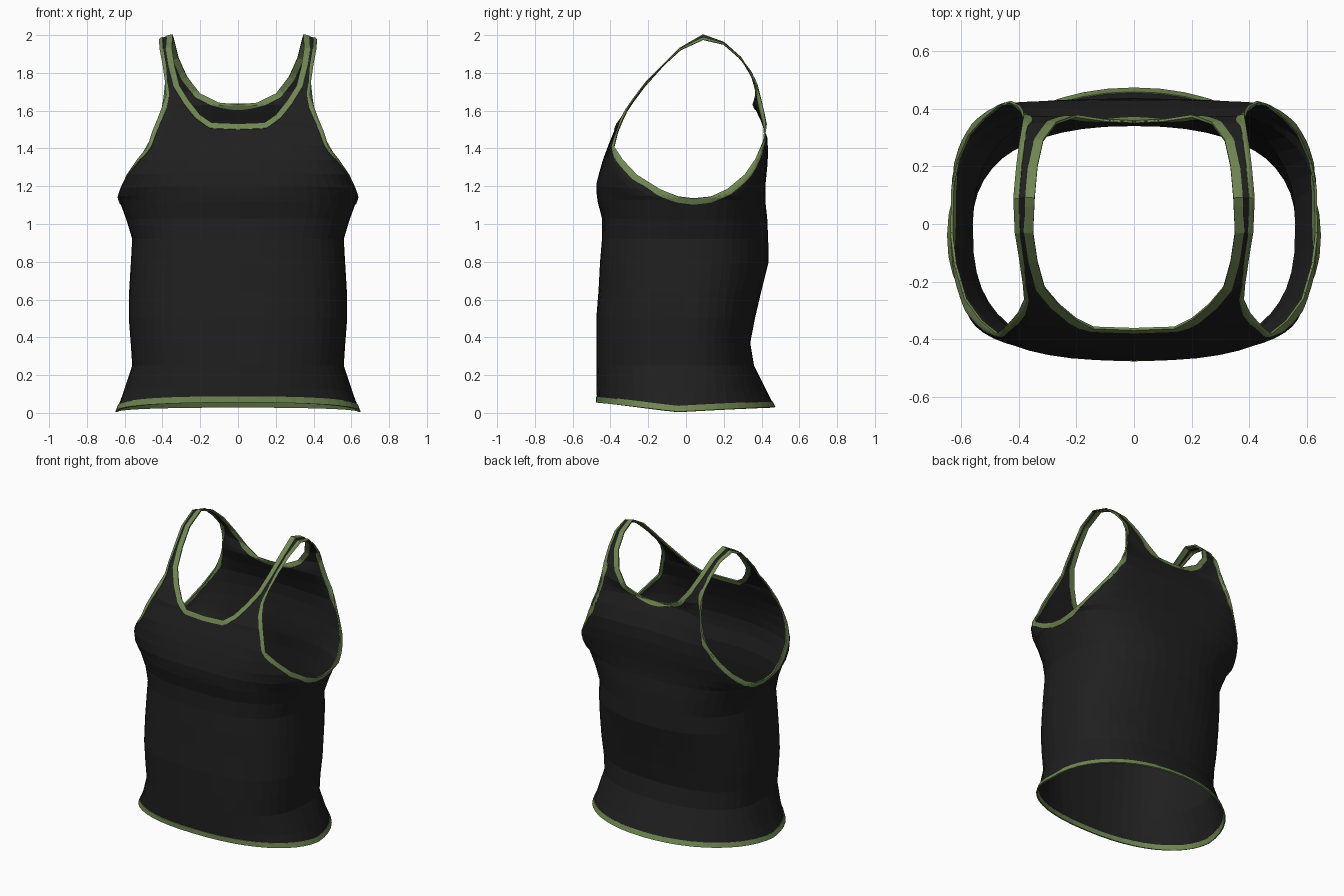
import bpy, bmesh, math
from mathutils import Vector
from mathutils.bvhtree import BVHTree

if "Cube" in bpy.data.objects:
    bpy.data.objects.remove(bpy.data.objects["Cube"])


def material(name, rgb):
    m = bpy.data.materials.new(name)
    m.diffuse_color = (*rgb, 1)
    m.use_nodes = True
    m.node_tree.nodes["Principled BSDF"].inputs["Base Color"].default_value = m.diffuse_color
    return m


black = material("black cloth", (0.014, 0.014, 0.014))
green = material("green trim", (0.16, 0.24, 0.085))

COLS = 12

# torso rows: front z, back z, side z, front y, back y, side x, side y,
# front roundness, back roundness
TORSO = [
    (0.055, 0.03, 0.005, -.472, .47, .645, -.04, .87, .96),
    (0.13, 0.12, 0.10, -.473, .425, .61, -.02, .83, .95),
    (0.25, 0.25, 0.25, -.475, .36, .56, 0, .74, .90),
    (0.37, 0.37, 0.37, -.475, .34, .568, 0, .72, .86),
    (0.50, 0.50, 0.50, -.475, .365, .578, 0, .72, .86),
    (0.65, 0.65, 0.65, -.463, .40, .576, 0, .72, .86),
    (0.80, 0.80, 0.80, -.455, .438, .567, 0, .72, .86),
    (0.92, 0.92, 0.92, -.445, .435, .56, 0, .72, .84),
    (1.03, 1.03, 1.02, -.445, .43, .59, .02, .72, .80),
    (1.12, 1.12, 1.135, -.468, .42, .632, .04, .73, .76),
]
SHOULDER = (.345, .09, 2.0, .415, .09, 1.975)
# upper rows: neck-side point, armhole-side point
FRONT = [
    (0, -.473, 1.16, .633, -.04, 1.145),
    (0, -.475, 1.21, .62, -.14, 1.185),
    (0, -.46, 1.27, .585, -.26, 1.26),
    (0, -.44, 1.34, .53, -.335, 1.34),
    (0, -.41, 1.42, .475, -.38, 1.41),
    (0, -.365, 1.53, .45, -.36, 1.49),
    (.14, -.36, 1.535, .425, -.335, 1.55),
    (.20, -.33, 1.575, .40, -.305, 1.615),
    (.26, -.28, 1.65, .378, -.26, 1.68),
    (.31, -.22, 1.73, .382, -.21, 1.75),
    (.335, -.13, 1.83, .395, -.12, 1.84),
    (.35, -.03, 1.93, .41, -.03, 1.92),
    SHOULDER,
]
BACK = [
    (0, .42, 1.16, .63, .13, 1.145),
    (0, .422, 1.22, .61, .22, 1.185),
    (0, .43, 1.30, .57, .31, 1.26),
    (0, .435, 1.38, .52, .365, 1.34),
    (0, .43, 1.46, .465, .41, 1.44),
    (0, .395, 1.55, .43, .425, 1.53),
    (0, .355, 1.635, .40, .41, 1.61),
    (.10, .36, 1.64, .39, .395, 1.67),
    (.20, .375, 1.69, .385, .375, 1.74),
    (.27, .35, 1.78, .385, .34, 1.81),
    (.315, .29, 1.88, .395, .28, 1.88),
    (.335, .20, 1.96, .405, .20, 1.95),
    SHOULDER,
]


def row_points(row, power, sx, zpow):
    """Rounded quarter arc from the inner point to the outer point."""
    xi, yi, zi, xo, yo, zo = row
    pts = []
    for c in range(COLS + 1):
        u = c / COLS
        a = u * math.pi / 2
        s = math.sin(a) ** power
        k = math.cos(a) ** power if c < COLS else 0.0
        pts.append((sx * (xi + (xo - xi) * s), yo + (yi - yo) * k, zi + (zo - zi) * u ** zpow))
    return pts


# cloth shell: four mirrored quarter panels welded together
bm = bmesh.new()
for sx in (1, -1):
    for front, upper in ((True, FRONT), (False, BACK)):
        rows = []
        for zf, zb, zs, yf, yb, xs, ys, pf, pb in TORSO:
            row = (0, yf if front else yb, zf if front else zb, xs, ys, zs)
            rows.append(row_points(row, pf if front else pb, sx, 2))
        rows += [row_points(r, 0.77, sx, 1) for r in upper]
        grid = [[bm.verts.new(p) for p in r] for r in rows]
        for a, b in zip(grid, grid[1:]):
            for c in range(COLS):
                bm.faces.new((a[c], a[c + 1], b[c + 1], b[c]))
bmesh.ops.remove_doubles(bm, verts=bm.verts, dist=0.0005)
bmesh.ops.recalc_face_normals(bm, faces=bm.faces)
bm.normal_update()
bm.verts.index_update()


def make_object(name, mesh_bm, mat):
    me = bpy.data.meshes.new(name)
    mesh_bm.to_mesh(me)
    me.materials.append(mat)
    ob = bpy.data.objects.new(name, me)
    bpy.context.collection.objects.link(ob)
    return ob


make_object("tank_top_cloth", bm, black)

# binding: thin folded ribbon along every open edge (hem, neck, armholes)
tree = BVHTree.FromBMesh(bm)
WIDTH, OFF, STEPS, ACROSS = 0.033, 0.0045, 4, 3
trim = bmesh.new()
border = [e for e in bm.edges if e.is_boundary]
inward = {}
for v in {v for e in border for v in e.verts}:
    edges = [e for e in v.link_edges if e.is_boundary]
    ends = [e.other_vert(v).co for e in edges]
    tangent = (ends[0] - ends[1]).normalized()
    d = v.normal.cross(tangent).normalized()
    hint = Vector()
    for e in edges:
        mid = (e.verts[0].co + e.verts[1].co) / 2
        along = (e.verts[1].co - e.verts[0].co).normalized()
        h = e.link_faces[0].calc_center_median() - mid
        hint += (h - along * h.dot(along)).normalized()
    inward[v.index] = -d if d.dot(hint) < 0 else d


def section(co, n, d):
    """Ribbon cross-section wrapped over the cloth edge, hugging both sides."""
    outer, inner = [], []
    for k in range(ACROSS + 1):
        q, qn = co, n
        if k:
            q, qn, _, _ = tree.find_nearest(co + d * WIDTH * k / ACROSS)
            qn = -qn if qn.dot(n) < 0 else qn
        outer.append(trim.verts.new(q + qn * OFF))
        inner.append(trim.verts.new(q - qn * OFF))
    return outer[::-1] + inner


for e in border:
    a, b = e.verts
    da, db = inward[a.index], inward[b.index]
    cuts = []
    for i in range(STEPS + 1):
        t = i / STEPS
        cuts.append(section(a.co.lerp(b.co, t), a.normal.lerp(b.normal, t).normalized(),
                            da.lerp(db, t).normalized()))
    for p, q in zip(cuts, cuts[1:]):
        for i in range(len(p)):
            j = (i + 1) % len(p)
            trim.faces.new((p[i], p[j], q[j], q[i]))
bmesh.ops.remove_doubles(trim, verts=trim.verts, dist=0.0002)
bmesh.ops.recalc_face_normals(trim, faces=trim.faces)
make_object("edge_binding", trim, green)
bm.free()
trim.free()
